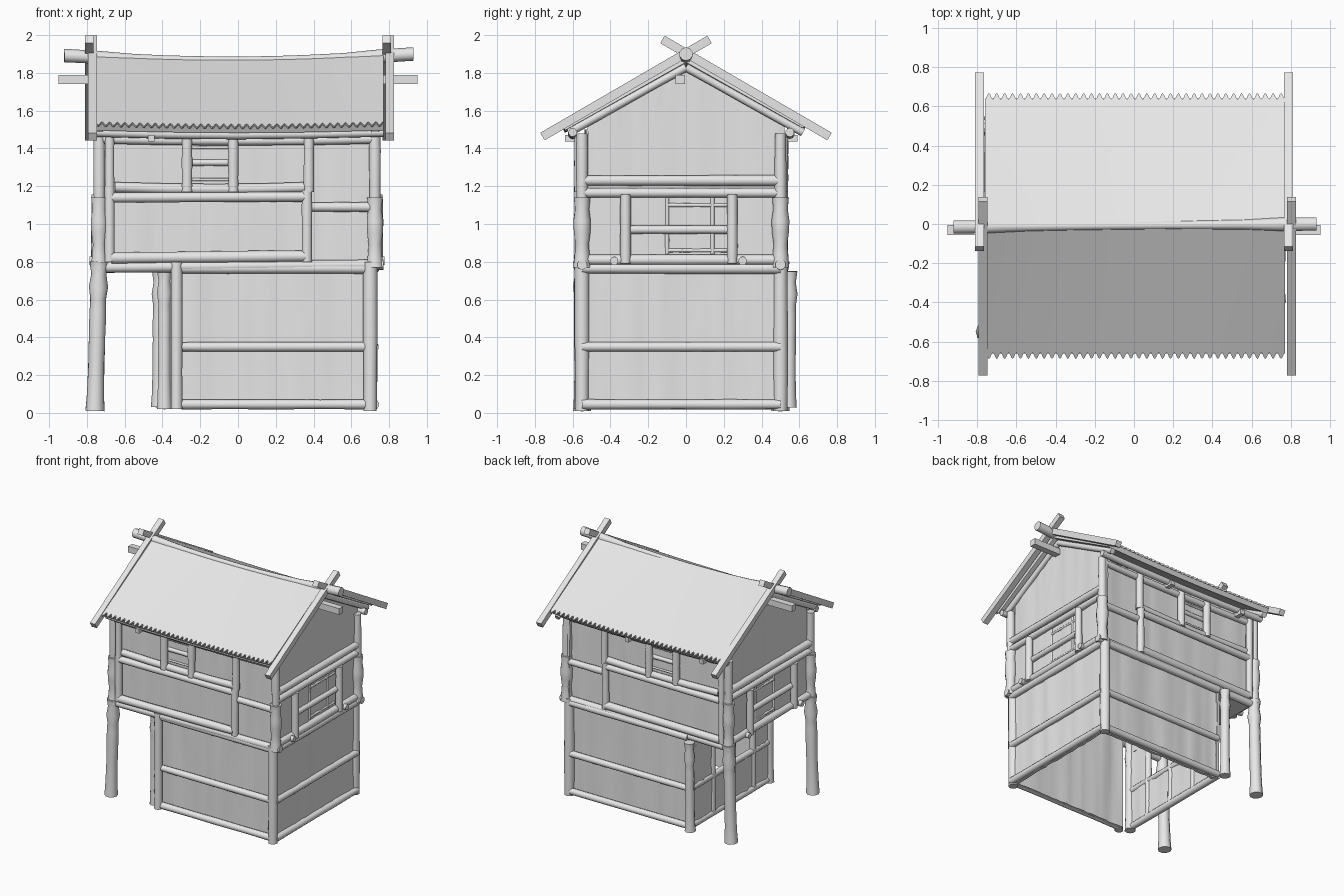
import bpy, bmesh, math, random
from mathutils import Vector

random.seed(4)
cube = bpy.data.objects.get("Cube")
if cube:
    bpy.data.objects.remove(cube)

GREY = (0.8, 0.8, 0.8, 1)
mat = bpy.data.materials.new("pale grey")
mat.use_nodes = True
mat.diffuse_color = GREY
mat.node_tree.nodes["Principled BSDF"].inputs["Base Color"].default_value = GREY


def finish(name, bm, thickness=0.0):
    """Make a smooth-shaded object; open sheets get a thickness."""
    bmesh.ops.recalc_face_normals(bm, faces=bm.faces)
    mesh = bpy.data.meshes.new(name)
    bm.to_mesh(mesh)
    bm.free()
    mesh.materials.append(mat)
    obj = bpy.data.objects.new(name, mesh)
    bpy.context.collection.objects.link(obj)
    bpy.ops.object.select_all(action='DESELECT')
    obj.select_set(True)
    bpy.context.view_layer.objects.active = obj
    if thickness:
        solid = obj.modifiers.new("thickness", 'SOLIDIFY')
        solid.thickness = thickness
        solid.offset = 0
        bpy.ops.object.modifier_apply(modifier=solid.name)
    bpy.ops.object.shade_smooth_by_angle(angle=math.radians(40))


def grid_faces(bm, rows):
    for a, b in zip(rows, rows[1:]):
        for j in range(len(a) - 1):
            bm.faces.new((a[j], b[j], b[j + 1], a[j + 1]))


def log(name, p, q, r, shape=(1, 1, 1, 1, 1), sides=10, sag=0.0, rough=0.06):
    """Rough pole from p to q; shape scales the radius along its length."""
    p, q = Vector(p), Vector(q)
    rot = (q - p).to_track_quat('Z', 'Y')
    bm = bmesh.new()
    rings = []
    for i, s in enumerate(shape):
        t = i / (len(shape) - 1)
        c = p.lerp(q, t) - Vector((0, 0, sag * 4 * t * (1 - t)))
        k = r * s * (1 + random.uniform(-rough, rough))
        ring = []
        for j in range(sides):
            a = math.tau * (j + 0.5) / sides
            ring.append(bm.verts.new(c + rot @ Vector((k * math.cos(a), k * math.sin(a), 0))))
        rings.append(ring)
    grid_faces(bm, [ring + ring[:1] for ring in rings])
    bm.faces.new(rings[0])
    bm.faces.new(rings[-1])
    finish(name, bm)


def beam(name, p, q, size):
    """Square timber."""
    log(name, p, q, size * 0.707, (1, 1), sides=4, rough=0)


def planks(name, a, b, z0, top, n):
    """Rippled board wall from a to b (x, y); top is a height or a function of the point."""
    a, b = Vector((*a, 0)), Vector((*b, 0))
    out = (b - a).normalized().cross(Vector((0, 0, 1)))
    bm = bmesh.new()
    cols = []
    for i in range(2 * n + 1):
        p = a.lerp(b, i / (2 * n))
        z1 = top(p) if callable(top) else top
        ripple = random.uniform(-0.005, 0.005)
        col = []
        for j in range(5):
            wave = ripple + random.uniform(-0.003, 0.003)
            col.append(bm.verts.new(p + out * wave + Vector((0, 0, z0 + (z1 - z0) * j / 4))))
        cols.append(col)
    grid_faces(bm, cols)
    finish(name, bm, 0.024)


FRONT, BACK = -0.55, 0.5
LEFT, RIGHT = -0.71, 0.7
ENTRY = -0.39
KNOTTY = (1.08, 1, 0.95, 0.92, 0.9, 0.92, 0.9, 0.93, 0.92, 0.88, 1.08, 0.86, 1.08)
BULGED = (1.1, 0.95, 0.85, 1.05, 1.1, 0.9, 1.05)

# Ground-floor posts
for tag, y in (("front", FRONT), ("back", BACK)):
    log(tag + "_open_post", (-0.757, y, 0.01), (-0.735, y, 0.8), 0.047, KNOTTY, rough=0.02)
    log(tag + "_ground_corner_post", (0.7, y, 0.01), (0.7, y, 0.8), 0.038)
log("front_inner_post", (-0.325, FRONT - 0.01, 0.02), (-0.325, FRONT - 0.01, 0.8), 0.031)
log("front_entry_post", (ENTRY, -0.51, 0.02), (ENTRY, -0.51, 0.76), 0.038, KNOTTY, rough=0.02)
log("back_entry_post", (-0.42, 0.545, 0.03), (-0.415, 0.55, 0.75), 0.038, KNOTTY, rough=0.02)

# Ground-floor walls and rails
planks("front_ground_wall", (-0.32, FRONT + 0.03), (0.7, FRONT + 0.03), 0.02, 0.78, 12)
planks("back_ground_wall", (0.7, BACK - 0.02), (ENTRY, BACK - 0.02), 0.02, 0.78, 12)
planks("side_ground_wall", (RIGHT, FRONT), (RIGHT, BACK), 0.02, 0.78, 12)
for z, r in ((0.045, 0.026), (0.35, 0.025), (0.765, 0.028)):
    log("front_ground_rail", (-0.3, FRONT, z), (0.68, FRONT, z), r)
    log("back_ground_rail", (-0.38, BACK + 0.01, z), (0.68, BACK + 0.01, z), r)
    log("side_ground_rail", (RIGHT + 0.02, FRONT, z), (RIGHT + 0.02, BACK, z), r)
    log("entry_rail", (ENTRY, FRONT + 0.03, z), (ENTRY, BACK, z), r)

# Entry wall facing the open bay, with an opening
planks("entry_wall_low", (ENTRY, BACK), (ENTRY, -0.5), 0.05, 0.35, 10)
planks("entry_wall_top", (ENTRY, BACK), (ENTRY, -0.5), 0.66, 0.78, 10)
planks("entry_wall_back", (ENTRY, BACK), (ENTRY, 0.22), 0.35, 0.68, 3)
planks("entry_wall_front", (ENTRY, -0.3), (ENTRY, -0.5), 0.35, 0.68, 3)
for y in (-0.3, -0.04, 0.22):
    log("entry_upright", (ENTRY, y, 0.05), (ENTRY, y, 0.78), 0.025)

# Upper floor slab
bm = bmesh.new()
bmesh.ops.create_cube(bm, size=1)
bmesh.ops.scale(bm, vec=(1.43, 1.04, 0.03), verts=bm.verts)
bmesh.ops.translate(bm, vec=(-0.01, -0.025, 0.785), verts=bm.verts)
finish("upper_floor", bm)


# Upper walls, end walls rise to the gable
def gable(p):
    return 1.835 - 0.58 * abs(p.y)


planks("front_upper_wall", (LEFT, FRONT + 0.03), (RIGHT, FRONT + 0.03), 0.78, 1.5, 15)
planks("back_upper_wall", (RIGHT, BACK - 0.03), (LEFT, BACK - 0.03), 0.78, 1.5, 15)
for tag, x in (("left", LEFT), ("right", RIGHT)):
    planks(tag + "_end_wall", (x, -0.52), (x, 0.52), 0.78, gable, 12)

# Timber framing on both long sides
for tag, y, s, joists in (("front", FRONT, -1, (-0.46,)), ("back", BACK, 1, (-0.55, 0.12))):
    o = y + 0.012 * s
    for x in (-0.735, 0.725):
        log(tag + "_middle_corner_post", (x, y, 0.77), (x, y, 1.14), 0.042, BULGED, rough=0.03)
        log(tag + "_top_corner_post", (x, y, 1.13), (x, y, 1.48), 0.031)
    log(tag + "_floor_rail", (-0.72, y, 0.77), (0.77, y, 0.785), 0.028)
    log(tag + "_panel_rail_low", (-0.67, o, 0.82), (0.36, o, 0.83), 0.03)
    log(tag + "_panel_rail_high", (-0.67, o, 1.14), (0.36, o, 1.145), 0.027)
    log(tag + "_band_rail", (-0.65, y, 1.195), (0.39, y, 1.195), 0.027, sag=0.01)
    log(tag + "_short_rail", (0.38, y, 1.09), (0.72, y, 1.09), 0.026)
    log(tag + "_top_rail", (-0.72, y, 1.45), (0.72, y, 1.45), 0.024, sag=0.01)
    log(tag + "_panel_post_left", (-0.68, o, 0.8), (-0.68, o, 1.47), 0.027)
    log(tag + "_panel_post_right", (0.365, o, 0.8), (0.365, o, 1.18), 0.028)
    for x in (-0.27, -0.025, 0.375):
        log(tag + "_band_post", (x, o, 1.17), (x, o, 1.47), 0.029)
    for z, r in ((1.235, 0.008), (1.325, 0.017), (1.405, 0.008)):
        log(tag + "_window_bar", (-0.26, y - 0.015 * s, z), (-0.03, y - 0.015 * s, z), r)
    log(tag + "_eave_pole", (-0.76, y + 0.05 * s, 1.485), (0.77, y + 0.05 * s, 1.485), 0.024, sag=0.012)
    for x in joists:
        beam(tag + "_joist_end", (x, y, 1.455), (x, y + 0.09 * s, 1.455), 0.035)

# Timber framing and windows on both ends
for tag, x, s in (("right", RIGHT, 1), ("left", LEFT, -1)):
    o = x + 0.025 * s
    for z, r in ((0.81, 0.028), (1.165, 0.025), (1.23, 0.029)):
        log(tag + "_end_rail", (o, FRONT, z), (o, BACK, z), r)
    for y in (-0.32, 0.245):
        log(tag + "_window_post", (o + 0.015 * s, y, 0.79), (o + 0.015 * s, y, 1.155), 0.028)
    log(tag + "_window_sill", (o, -0.32, 0.97), (o, 0.25, 0.97), 0.022)
    for z in (0.86, 1.1):
        log(tag + "_window_bar", (x + 0.01 * s, -0.1, z), (x + 0.01 * s, 0.22, z), 0.01)
    for y in (-0.1, 0.14):
        log(tag + "_window_slat", (x + 0.01 * s, y, 0.84), (x + 0.01 * s, y, 1.14), 0.011)
    for y in (-0.38, 0.3):
        log(tag + "_floor_peg", (x, y, 0.805), (x + 0.075 * s, y, 0.805), 0.022)
    for e in (-1, 1):
        log(tag + "_rafter", (o, 0, 1.83), (o, 0.62 * e, 1.485), 0.022)

# Crossed barge boards
for tag, xf, xb in (("left", -0.77, -0.787), ("right", 0.803, 0.787)):
    beam(tag + "_front_barge_board", (xf, -0.76, 1.463), (xf, 0.125, 1.977), 0.046)
    beam(tag + "_back_barge_board", (xb, 0.76, 1.463), (xb, -0.125, 1.977), 0.046)

# Ridge poles
log("ridge_pole", (-0.92, -0.015, 1.892), (0.93, 0, 1.9), 0.035, sag=0.03, rough=0.03,
    shape=(1, 1, 0.75, 0.65, 0.6, 0.6, 0.6, 0.65, 0.75, 1, 1))
beam("under_ridge_beam", (-0.95, -0.03, 1.765), (0.95, -0.03, 1.765), 0.05)


def roof_sheet(name, side, edge, drop, thickness, teeth):
    """Sagging roof slope; teeth > 0 adds a scalloped fringe at the eave."""
    bm = bmesh.new()
    cols = []
    count = max(teeth * 6, 16)
    for i in range(count + 1):
        u = i / count
        dip = 1 - (2 * u - 1) ** 2
        reach = [edge * j / 6 for j in range(7)]
        if teeth:
            reach.append(edge + 0.003 + 0.032 * math.sin(math.pi * teeth * u) ** 2)
        cols.append([bm.verts.new((-0.76 + 1.53 * u, side * y,
                                   1.912 - drop - 0.562 * y - dip * (0.03 - 0.026 * y)))
                     for y in reach])
    grid_faces(bm, cols)
    finish(name, bm, thickness)


# Roof: fringed thatch over a plain lower layer
for tag, side, edge in (("front", -1, 0.65), ("back", 1, 0.63)):
    roof_sheet(tag + "_roof_thatch", side, edge, 0.007, 0.012, 38)
    roof_sheet(tag + "_roof_lining", side, edge, 0.033, 0.04, 0)
